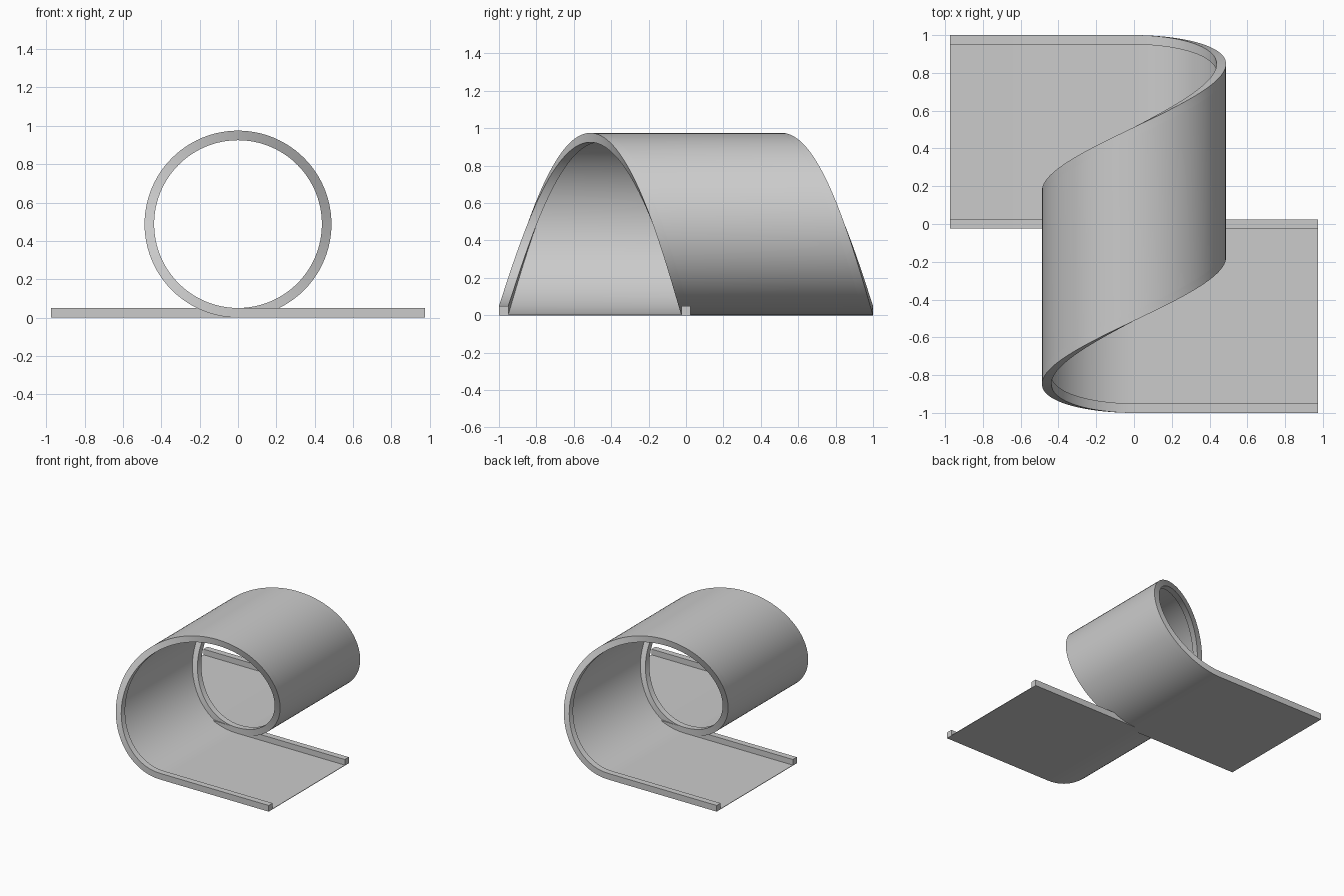
import bpy, bmesh, math

cube = bpy.data.objects.get("Cube")
if cube:
    bpy.data.objects.remove(cube)

R = 0.4875       # outer loop radius
END = 0.975      # half length of the straight runs
SHIFT = 0.975    # sideways travel during the loop
WIDTH = 1.025    # full track width
CURB = 0.05
SEGMENTS = 96

grey = bpy.data.materials.new("track_grey")
grey.use_nodes = True
color = (0.6, 0.6, 0.6, 1)
grey.diffuse_color = color
grey.node_tree.nodes["Principled BSDF"].inputs["Base Color"].default_value = color


def stations():
    """Path as (x, loop angle, sideways offset), entering from +x."""
    path = [(END, 0, 0)]
    for i in range(SEGMENTS + 1):
        t = i / SEGMENTS
        path.append((0, t * math.tau, SHIFT * t * t * (3 - 2 * t)))
    path.append((-END, math.tau, SHIFT))
    return path


def sweep(name, near, far, height):
    """Sweep a rectangle, near..far across the track, along the path."""
    bm = bmesh.new()
    rings = []
    section = [(near, 0), (far, 0), (far, height), (near, height)]
    for x, angle, side in stations():
        rings.append([bm.verts.new((x - (R - h) * math.sin(angle),
                                    -1 + side + y,
                                    R - (R - h) * math.cos(angle)))
                      for y, h in section])
    for a, b in zip(rings, rings[1:]):
        for k in range(4):
            j = (k + 1) % 4
            bm.faces.new((a[k], a[j], b[j], b[k]))
    bm.faces.new(rings[0])
    bm.faces.new(rings[-1])
    bmesh.ops.recalc_face_normals(bm, faces=bm.faces)
    mesh = bpy.data.meshes.new(name)
    bm.to_mesh(mesh)
    bm.free()
    mesh.materials.append(grey)
    obj = bpy.data.objects.new(name, mesh)
    bpy.context.collection.objects.link(obj)
    bpy.ops.object.select_all(action="DESELECT")
    obj.select_set(True)
    bpy.context.view_layer.objects.active = obj
    bpy.ops.object.shade_smooth_by_angle(angle=math.radians(30))


# Thin deck between two raised edge curbs
sweep("track_deck", CURB, WIDTH - CURB, 0.004)
sweep("front_curb", 0, CURB, CURB)
sweep("back_curb", WIDTH - CURB, WIDTH, CURB)
